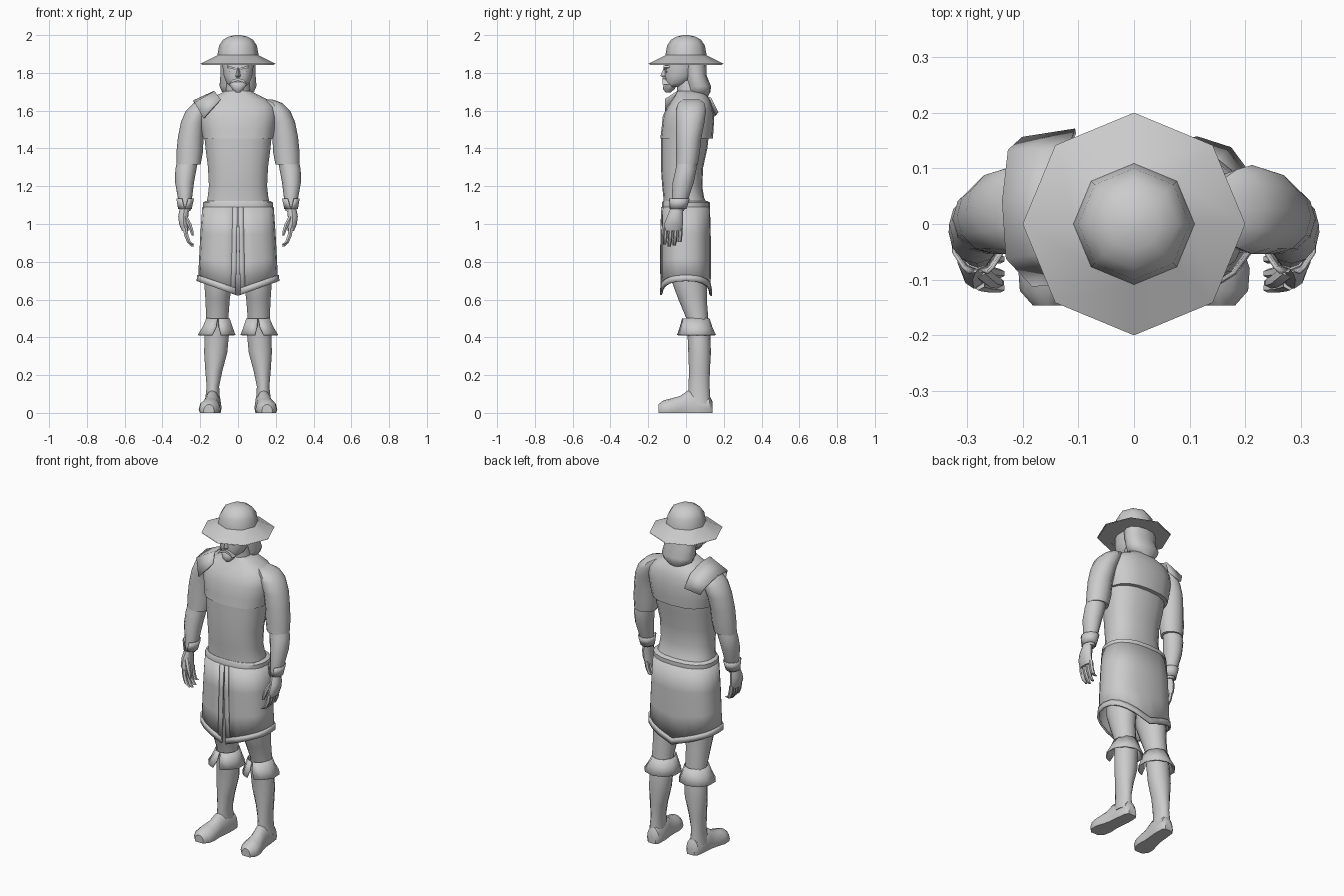
import bpy, bmesh, math

grey = bpy.data.materials.new("plain_grey")
grey.diffuse_color = (0.6, 0.6, 0.6, 1)


def finish(name, bm, thick=0, angle=40):
    bmesh.ops.recalc_face_normals(bm, faces=bm.faces)
    me = bpy.data.meshes.new(name)
    bm.to_mesh(me)
    bm.free()
    me.materials.append(grey)
    ob = bpy.data.objects.new(name, me)
    bpy.context.collection.objects.link(ob)
    if thick:
        mod = ob.modifiers.new("thickness", 'SOLIDIFY')
        mod.thickness = thick
        mod.offset = 0
    bpy.ops.object.select_all(action='DESELECT')
    ob.select_set(True)
    bpy.context.view_layer.objects.active = ob
    bpy.ops.object.shade_smooth_by_angle(angle=math.radians(angle))
    return ob


def skin(name, rings, closed=True, caps=True, thick=0, angle=40):
    """Bridge a stack of point rings."""
    bm = bmesh.new()
    vs = [[bm.verts.new(p) for p in r] for r in rings]
    n = len(rings[0])
    for a, b in zip(vs, vs[1:]):
        for i in range(n if closed else n - 1):
            j = (i + 1) % n
            bm.faces.new((a[i], a[j], b[j], b[i]))
    if caps and closed:
        bm.faces.new(vs[0])
        bm.faces.new(vs[-1])
    return finish(name, bm, thick, angle)


def ring(cx, cy, z, rx, ry, n, p=2.0, gap=None, drop=0):
    """Level superellipse from the front round; gap opens the front, drop lowers its middle."""
    pts = []
    for i in range(n if gap is None else n + 1):
        t = -math.pi / 2 + 2 * math.pi * i / n
        c, s = math.cos(t), math.sin(t)
        x = rx * math.copysign(abs(c) ** (2 / p), c)
        y = ry * math.copysign(abs(s) ** (2 / p), s)
        if gap is not None and i in (0, n):
            x = gap if i == 0 else -gap
        pts.append((cx + x, cy + y, z - drop * (1 - abs(x) / rx)))
    return pts


def loft(name, rows, n=12, p=2.0, **kw):
    return skin(name, [ring(*r, n, p) for r in rows], **kw)


def flap(name, rows, n=16, p=2.0, thick=.006):
    return skin(name, [ring(*r[:5], n, p, r[5], r[6]) for r in rows],
                closed=False, thick=thick)


def solid(name, outline, y0, y1):
    """Outline in x,z extruded along y."""
    return skin(name, [[(x, y, z) for x, z in outline] for y in (y0, y1)], angle=25)


# Hat: octagonal brim and round crown
loft("hat_brim", [(0, 0, 1.848, .2, .2), (0, 0, 1.895, .106, .106),
                  (0, 0, 1.885, .1, .1), (0, 0, 1.842, .197, .197)], 8)
loft("hat_crown", [(0, 0, 1.87, .112, .112), (0, 0, 1.9, .108, .108), (0, 0, 1.945, .1, .1),
                   (0, 0, 1.975, .08, .08), (0, 0, 1.993, .048, .048), (0, 0, 2, .012, .012)], 8, angle=60)

# Head, hair and neck
loft("head", [(0, -.07, 1.725, .035, .035), (0, -.05, 1.745, .062, .06), (0, -.03, 1.785, .077, .083),
              (0, -.02, 1.83, .083, .093), (0, 0, 1.88, .09, .1)], 14, 2.2)
loft("hair", [(0, .085, 1.665, .03, .025), (0, .07, 1.70, .085, .06), (0, .07, 1.73, .098, .062),
              (0, .05, 1.79, .093, .058), (0, .045, 1.88, .094, .062)], 12, 2.3)
loft("neck", [(0, .02, 1.66, .07, .065), (0, .01, 1.76, .058, .06)], 12)

# Face details
skin("nose", [[(-.01, -.105, 1.825), (.01, -.105, 1.825), (0, -.117, 1.825)],
              [(-.019, -.1, 1.783), (.019, -.1, 1.783), (0, -.136, 1.785)],
              [(-.012, -.1, 1.775), (.012, -.1, 1.775), (0, -.122, 1.776)]])
loft("beard", [(0, -.095, 1.697, .014, .014), (0, -.09, 1.715, .034, .032),
               (0, -.085, 1.74, .048, .034), (0, -.08, 1.752, .046, .03)], 10)
for s, side in ((-1, "right"), (1, "left")):
    solid(side + "_moustache", [(0, 1.773), (s * .03, 1.763), (s * .05, 1.738),
                                (s * .028, 1.75), (0, 1.758)], -.124, -.085)
    solid(side + "_brow", [(s * .012, 1.826), (s * .055, 1.838), (s * .06, 1.828), (s * .012, 1.816)],
          -.118, -.07)
    solid(side + "_eye", [(s * .018, 1.805), (s * .032, 1.812), (s * .047, 1.805), (s * .032, 1.799)],
          -.107, -.08)

# Torso, shoulder mantle, belt
loft("torso", [(0, 0, 1.09, .175, .12), (0, -.012, 1.14, .163, .108), (0, -.02, 1.2, .156, .106),
               (0, -.021, 1.3, .161, .112), (0, -.01, 1.4, .174, .123), (0, -.005, 1.48, .182, .127)], 18, 2.4)
loft("mantle", [(0, .003, 1.452, .187, .139), (0, .008, 1.5, .195, .138), (0, .013, 1.57, .205, .136),
                (0, .02, 1.62, .2, .12), (0, .026, 1.655, .165, .103), (0, .026, 1.685, .105, .082),
                (0, .02, 1.705, .068, .066)], 18, 2.5)
loft("belt", [(0, 0, 1.085, .187, .127), (0, 0, 1.113, .187, .127), (0, -.005, 1.122, .174, .117)], 18, 2.4)

# Split skirt with raised hem and front edging
SK = [(0, 0, 1.09, .186, .124, .002, 0), (0, 0, .95, .196, .128, .005, .01),
      (0, 0, .82, .203, .129, .008, .03), (0, 0, .7, .209, .127, .012, .075)]
flap("skirt", SK, 20, 2.5)
flap("skirt_hem", [(0, 0, .73, .212, .132, .012, .073), (0, 0, .698, .215, .133, .013, .078)], 20, 2.5, .009)
for s, side in ((-1, "right"), (1, "left")):
    skin(side + "_skirt_edging",
         [[(s * r[5], -r[4] - .004, r[2] - r[6]), (s * (r[5] + .026), -r[4] - .003, r[2] - r[6] * .9)]
          for r in SK], closed=False, thick=.008)

# Cloth patch folded over one shoulder
skin("shoulder_patch", [[(-.182, -.108, 1.56), (-.092, -.107, 1.66)],
                        [(-.228, -.06, 1.64), (-.122, -.045, 1.7)],
                        [(-.235, .04, 1.65), (-.125, .04, 1.7)],
                        [(-.225, .13, 1.62), (-.12, .13, 1.665)],
                        [(-.2, .152, 1.57), (-.105, .167, 1.59)]], closed=False, thick=.01)

for s, side in ((-1, "right_"), (1, "left_")):
    def limb(name, rows, n=12, p=2.0, **kw):
        return loft(side + name, [(s * r[0],) + r[1:] for r in rows], n, p, **kw)

    # Sleeve and forearm
    limb("sleeve", [(.262, .004, 1.315, .064, .058), (.256, .01, 1.38, .07, .063),
                    (.25, .014, 1.46, .068, .068), (.236, .022, 1.54, .066, .076),
                    (.212, .026, 1.6, .064, .08), (.185, .028, 1.64, .05, .07), (.15, .028, 1.66, .03, .045)], 12)
    limb("forearm", [(.28, -.045, 1.07, .029, .034), (.281, -.03, 1.14, .038, .045),
                     (.283, -.015, 1.22, .05, .056), (.276, 0, 1.29, .056, .055), (.265, .004, 1.34, .055, .05)])
    flap(side + "wrist_cuff", [(s * .28, -.035, 1.135, .046, .052, .017, 0),
                               (s * .281, -.042, 1.08, .035, .042, .001, 0)], 10)
    # Hand with four fingers and a thumb
    limb("palm", [(.283, -.05, 1.085, .026, .032), (.29, -.058, 1.04, .028, .042),
                  (.288, -.066, 1.0, .025, .05), (.279, -.068, .962, .018, .047)], 10)
    for k in range(4):
        y, low = -.107 + k * .026, (.892, .88, .885, .905)[k]
        limb("finger_%d" % (k + 1), [(.28, y, .98, .013, .012), (.274, y - .002, .94, .013, .012),
                                     (.26, y - .005, .905, .012, .011), (.24, y - .008, low, .009, .008)], 6)
    limb("thumb", [(.28, -.082, 1.04, .014, .015), (.258, -.1, 1.0, .013, .014),
                   (.246, -.105, .965, .011, .011), (.24, -.106, .94, .007, .007)], 6)

    # Leg, flared boot cuff and boot
    limb("thigh", [(.112, .065, .42, .058, .052), (.11, .06, .5, .06, .058), (.108, .035, .6, .066, .075),
                   (.105, .02, .68, .075, .09), (.1, .01, .85, .085, .095)], 14)
    flap(side + "boot_cuff", [(s * .106, .052, .5, .062, .07, .002, 0), (s * .108, .053, .455, .08, .083, .007, 0),
                              (s * .113, .055, .412, .102, .1, .022, 0)], 10)
    limb("boot_shaft", [(.135, .07, .05, .042, .06), (.133, .069, .14, .034, .056), (.128, .071, .22, .046, .055),
                        (.118, .072, .32, .063, .06), (.112, .068, .42, .066, .06), (.108, .058, .48, .06, .062)], 14)
    foot = []
    for cx, y, w, h in ((.128, .14, .025, .06), (.129, .125, .04, .09), (.132, .06, .045, .115),
                        (.137, .01, .044, .118), (.143, -.03, .048, .09), (.15, -.08, .058, .076),
                        (.153, -.12, .052, .066), (.154, -.146, .028, .045)):
        foot.append([(s * cx + w * u, y, max(.0, h * v)) for u, v in
                     ((-.9, 0), (-1, .25), (-.85, .65), (-.45, .93), (0, 1),
                      (.45, .93), (.85, .65), (1, .25), (.9, 0))])
    skin(side + "boot_foot", foot)
